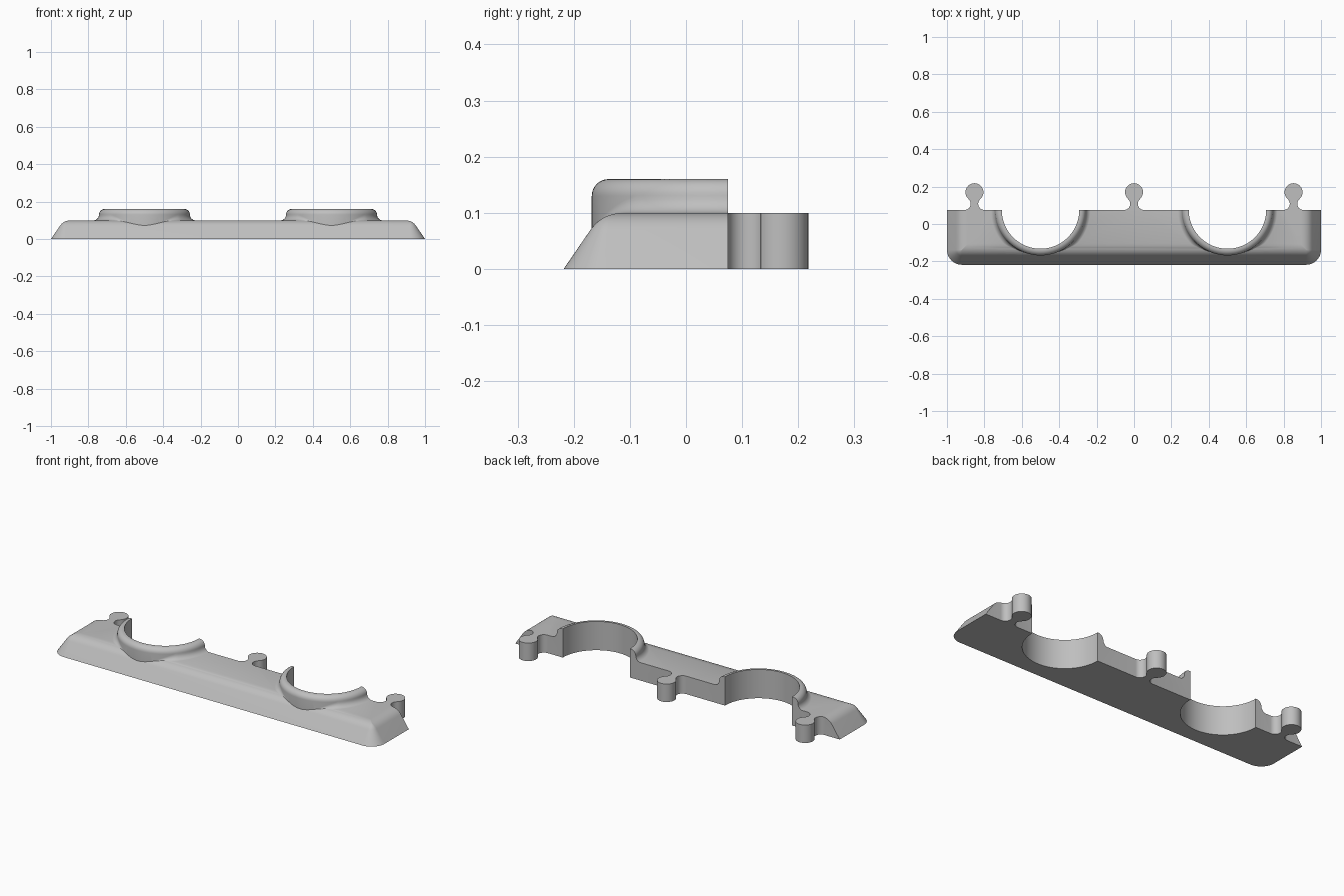
import bpy, bmesh, math
from math import sin, cos, radians, pi

if "Cube" in bpy.data.objects:
    bpy.data.objects.remove(bpy.data.objects["Cube"])

X, FRONT, BACK, TOP = 1.0, -0.218, 0.075, 0.10
CORNER = 0.08                      # plan radius of the front corners
HOLE_R, COLLAR_R, RIM = 0.207, 0.243, 0.03
HOLES = (-0.5, 0.5)
TABS = (-0.853, 0.0, 0.853)

mat = bpy.data.materials.new("light grey")
mat.diffuse_color = (0.52, 0.52, 0.52, 1)
mat.use_nodes = True
mat.node_tree.nodes["Principled BSDF"].inputs["Base Color"].default_value = mat.diffuse_color


def make(name, bm):
    bmesh.ops.remove_doubles(bm, verts=bm.verts, dist=1e-5)
    bmesh.ops.recalc_face_normals(bm, faces=bm.faces)
    me = bpy.data.meshes.new(name)
    bm.to_mesh(me)
    bm.free()
    me.materials.append(mat)
    ob = bpy.data.objects.new(name, me)
    bpy.context.collection.objects.link(ob)
    return ob


def loft(name, rings):
    """Closed solid through equal-length closed rings."""
    bm = bmesh.new()
    vs = [[bm.verts.new(p) for p in r] for r in rings]
    n = len(rings[0])
    for a, b in zip(vs, vs[1:]):
        for i in range(n):
            j = (i + 1) % n
            bm.faces.new((a[i], a[j], b[j], b[i]))
    bm.faces.new(vs[0])
    bm.faces.new(vs[-1])
    return make(name, bm)


def combine(target, tool, op):
    m = target.modifiers.new(op, 'BOOLEAN')
    m.operation, m.solver, m.object = op, 'EXACT', tool
    bpy.context.view_layer.objects.active = target
    bpy.ops.object.modifier_apply(modifier=m.name)
    bpy.data.objects.remove(tool)


# Edge profile (inset, height): straight bevel, then a soft shoulder
edge = [(0, 0), (0.048, 0.07)]
for i in range(1, 11):
    t = i / 10
    edge.append(tuple((1-t)**2*a + 2*t*(1-t)*b + t*t*c
                      for a, b, c in zip((0.048, 0.07), (0.0685, TOP), (0.11, TOP))))


def slab_height(y):
    d = y - FRONT
    for (d0, z0), (d1, z1) in zip(edge, edge[1:]):
        if d <= d1:
            return z0 + (z1 - z0) * (d - d0) / (d1 - d0)
    return TOP


# Slab with sloped front and ends, left long at the back for trimming
rings = []
for d, z in edge:
    r = max(CORNER - d, 0.0004)
    ring = [(-X + d, 0.5, z)]
    for sx, a0 in ((-1, 180), (1, 270)):
        for i in range(13):
            a = radians(a0 + 90 * i / 12)
            ring.append((sx * (X - d - r) + r * cos(a), FRONT + d + r + r * sin(a), z))
    ring.append((X - d, 0.5, z))
    rings.append(ring)
body = loft("holder_strip", rings)

# Raised collars: rounded rim, base fillet fading out over the sloped front
N = 128
for cx in HOLES:
    columns = []
    for k in range(N):
        a = 2 * pi * k / N
        y = BACK + COLLAR_R * sin(a)
        f = 0.031 * min(1, max(0, (y + 0.168) / 0.08)) ** 0.7 + 0.0005
        zb = slab_height(BACK + (COLLAR_R + f) * sin(a)) - 0.001
        prof = [(COLLAR_R + f, 0.02), (COLLAR_R + f, zb)]
        for i in range(1, 8):
            t = pi / 2 * i / 7
            prof.append((COLLAR_R + f * (1 - sin(t)), zb + f * (1 - cos(t))))
        for i in range(9):
            t = pi / 2 * i / 8
            prof.append((COLLAR_R - RIM * (1 - cos(t)), 0.16 - RIM * (1 - sin(t))))
        columns.append([(cx + r * cos(a), BACK + r * sin(a), z) for r, z in prof])
    combine(body, loft("collar", list(zip(*columns))), 'UNION')

# Plan outline with the round jigsaw tabs along the back edge
plan = [(-1.2, BACK), (-1.2, -0.4), (1.2, -0.4), (1.2, BACK)]
ang = math.degrees(math.atan2(0.062, 0.053))
for tx in reversed(TABS):
    for ox, oy, r, a0, a1, n in ((0.053, 0.108, 0.033, 270, 180 - ang, 12),
                                 (0, 0.17, 0.048, -ang, 180 + ang, 36),
                                 (-0.053, 0.108, 0.033, ang, -90, 12)):
        for i in range(n + 1):
            a = radians(a0 + (a1 - a0) * i / n)
            plan.append((tx + ox + r * cos(a), oy + r * sin(a)))
combine(body, loft("plan_cutter", [[(x, y, z) for x, y in plan] for z in (-0.1, 0.3)]),
        'INTERSECT')

# Half-round openings
for cx in HOLES:
    circle = [(cx + HOLE_R * cos(2 * pi * k / N), BACK + HOLE_R * sin(2 * pi * k / N))
              for k in range(N)]
    combine(body, loft("hole_cutter", [[(x, y, z) for x, y in circle] for z in (-0.1, 0.3)]),
            'DIFFERENCE')

bpy.ops.object.select_all(action='DESELECT')
body.select_set(True)
bpy.context.view_layer.objects.active = body
bpy.ops.object.shade_smooth_by_angle(angle=radians(30))
